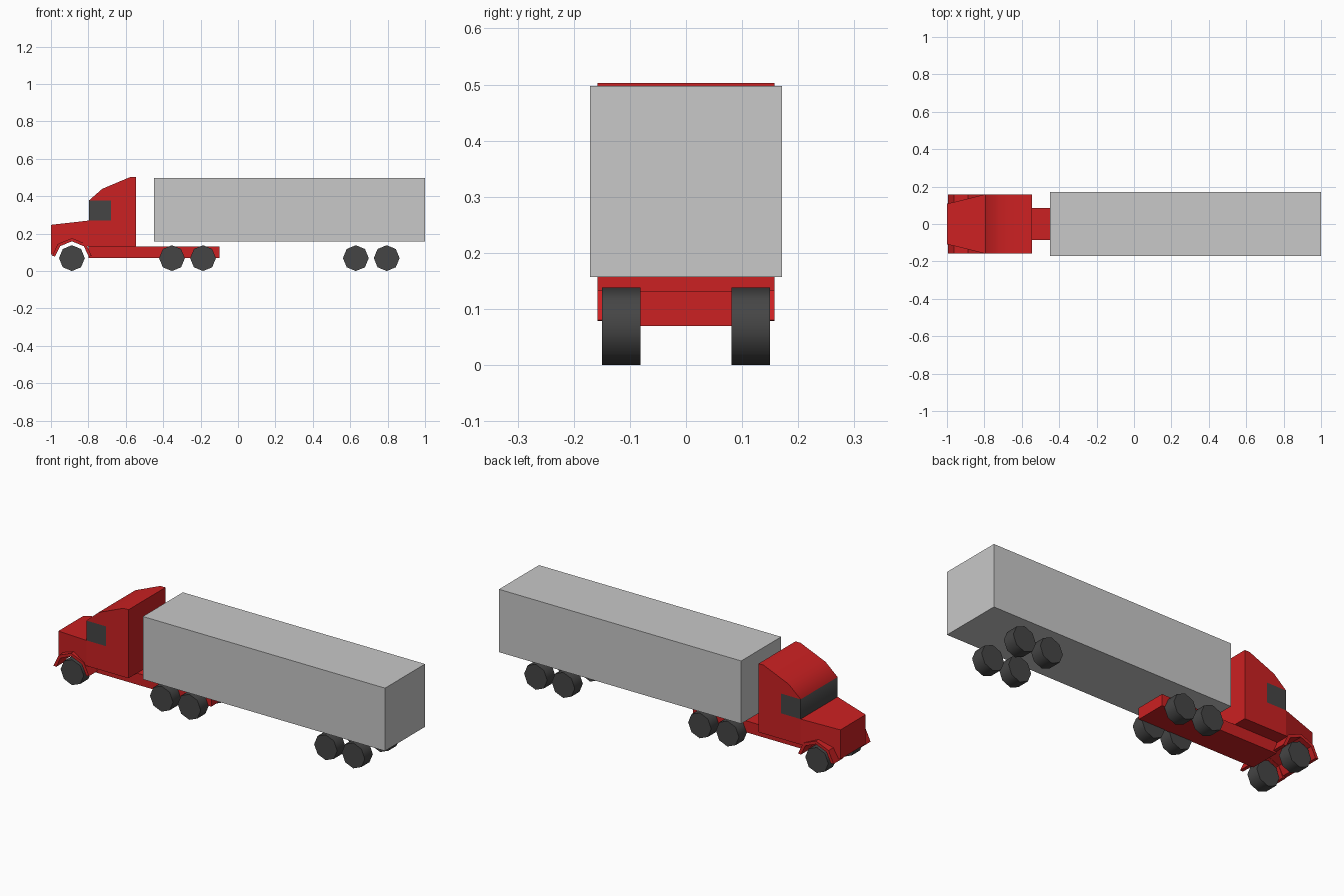
import bpy, bmesh, math
from mathutils import Vector

if "Cube" in bpy.data.objects:
    bpy.data.objects.remove(bpy.data.objects["Cube"])


def material(name, rgb):
    m = bpy.data.materials.new(name)
    m.diffuse_color = (*rgb, 1)
    m.use_nodes = True
    m.node_tree.nodes["Principled BSDF"].inputs["Base Color"].default_value = m.diffuse_color
    return m


RED = material("red paint", (0.60, 0.015, 0.016))
DARK = material("dark grey", (0.06, 0.06, 0.06))
GREY = material("light grey", (0.58, 0.58, 0.58))


def finish(name, bm, mats, smooth=None):
    bmesh.ops.recalc_face_normals(bm, faces=bm.faces)
    mesh = bpy.data.meshes.new(name)
    bm.to_mesh(mesh)
    bm.free()
    ob = bpy.data.objects.new(name, mesh)
    bpy.context.collection.objects.link(ob)
    for m in mats:
        mesh.materials.append(m)
    if smooth:
        bpy.ops.object.select_all(action='DESELECT')
        ob.select_set(True)
        bpy.context.view_layer.objects.active = ob
        bpy.ops.object.shade_smooth_by_angle(angle=math.radians(smooth))
    return ob


def slab(profile, y0, y1):
    """Extrude an x-z profile across y; y0 and y1 are functions of x."""
    bm = bmesh.new()
    a = [bm.verts.new((x, y0(x), z)) for x, z in profile]
    b = [bm.verts.new((x, y1(x), z)) for x, z in profile]
    bm.faces.new(a)
    bm.faces.new(b[::-1])
    n = len(profile)
    for i in range(n):
        j = (i + 1) % n
        bm.faces.new((a[i], b[i], b[j], a[j]))
    return bm


def box(name, x0, x1, half_y, z0, z1, mat):
    profile = [(x0, z0), (x1, z0), (x1, z1), (x0, z1)]
    return finish(name, slab(profile, lambda x: -half_y, lambda x: half_y), [mat])


AXLE_Z = 0.069
FRONT_X = -0.888


def arc(radius, angles):
    return [(FRONT_X + radius * math.cos(math.radians(a)),
             AXLE_Z + radius * math.sin(math.radians(a))) for a in angles]


# Trailer and chassis
box("trailer", -0.45, 1.0, 0.171, 0.157, 0.497, GREY)
box("chassis", -0.80, -0.10, 0.085, 0.07, 0.132, RED)

# Cab with windscreen and side windows cut into its faces
W = 0.158
cab = slab([(-0.545, 0.132), (-0.545, 0.503), (-0.575, 0.503), (-0.725, 0.44),
            (-0.797, 0.377), (-0.797, 0.132)], lambda x: -W, lambda x: W)
for co, no in (((0, 0, 0.27), (0, 0, 1)), ((0, 0, 0.377), (0, 0, 1)),
               ((-0.68, 0, 0), (1, 0, 0))):
    bmesh.ops.bisect_plane(cab, geom=cab.verts[:] + cab.edges[:] + cab.faces[:],
                           dist=1e-5, plane_co=co, plane_no=no)
for f in cab.faces:
    c = f.calc_center_median()
    f.material_index = int(0.27 < c.z < 0.377 and c.x < -0.68)
finish("cab", cab, [RED, DARK], 50)


# Tapered hood with wheel arches
def hood_half(x):
    return 0.108 + (x + 1.0) / 0.203 * (W - 0.108)


hood = slab([(-0.797, 0.27), (-1.0, 0.247), (-1.0, 0.088), (-0.978, 0.088)]
            + arc(0.092, (135, 90, 45)) + [(-0.797, 0.132)],
            lambda x: -hood_half(x), hood_half)
finish("hood", hood, [RED])

# Fenders over the front wheels
for side, s in (("left", 1), ("right", -1)):
    steps = (6, 45, 90, 135, 174)
    band = arc(0.107, steps) + arc(0.09, steps[::-1])
    finish("fender_" + side, slab(band, lambda x: s * 0.08, lambda x: s * W), [RED])

# Eight-sided wheels on five axles
for i, x in enumerate((FRONT_X, -0.353, -0.187, 0.63, 0.795)):
    for side, s in (("left", 1), ("right", -1)):
        rim = [(x + AXLE_Z * math.cos(k * math.pi / 4),
                AXLE_Z + AXLE_Z * math.sin(k * math.pi / 4)) for k in range(8)]
        finish(f"wheel_{side}_{i + 1}",
               slab(rim, lambda x: s * 0.081, lambda x: s * 0.15), [DARK], 50)
